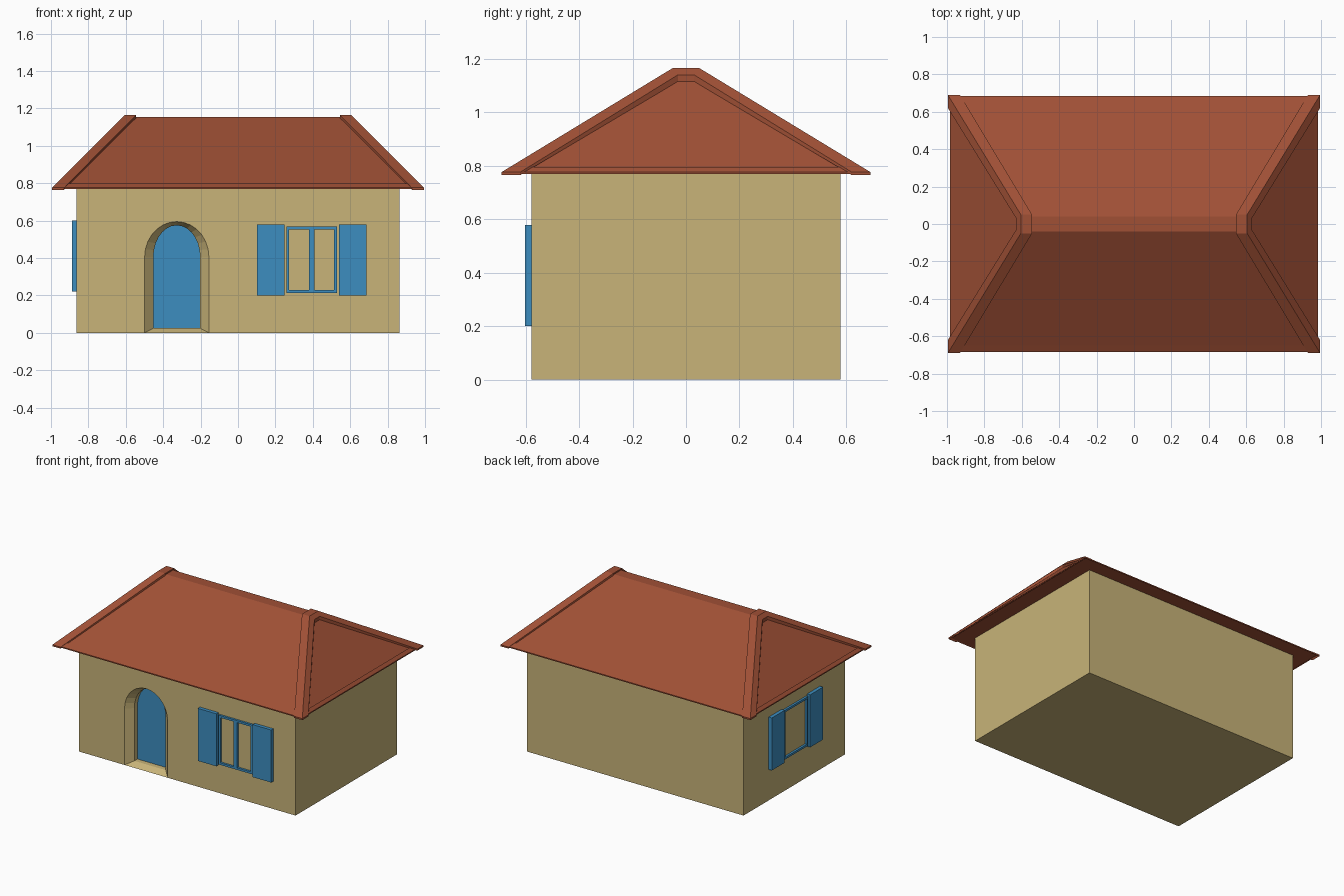
import bpy, bmesh, math

if "Cube" in bpy.data.objects:
    bpy.data.objects.remove(bpy.data.objects["Cube"])

def material(name, color):
    m = bpy.data.materials.new(name)
    m.diffuse_color = (*color, 1)
    m.use_nodes = True
    m.node_tree.nodes["Principled BSDF"].inputs["Base Color"].default_value = m.diffuse_color
    return m

PLASTER = material("tan plaster", (0.58, 0.456, 0.19))
TILE = material("terracotta", (0.35, 0.08, 0.036))
BLUE = material("blue paint", (0.046, 0.27, 0.53))

def finish(bm, name, mat):
    bmesh.ops.recalc_face_normals(bm, faces=bm.faces)
    me = bpy.data.meshes.new(name)
    bm.to_mesh(me)
    bm.free()
    me.materials.append(mat)
    ob = bpy.data.objects.new(name, me)
    bpy.context.collection.objects.link(ob)
    return ob

def loft(bm, rings, caps=(True, True)):
    """Join closed rings of points with quads; returns the vertex rings."""
    vs = [[bm.verts.new(p) for p in r] for r in rings]
    for a, b in zip(vs, vs[1:]):
        for i in range(len(a)):
            j = (i + 1) % len(a)
            bm.faces.new((a[i], a[j], b[j], b[i]))
    if caps[0]:
        bm.faces.new(vs[0])
    if caps[1]:
        bm.faces.new(vs[-1])
    return vs

def plate(bm, pts, t):
    """Plate with its upper side on pts, thickened downward."""
    loft(bm, [pts, [(x, y, z - t) for x, y, z in pts]])

def rect(x, y, z):
    return [(-x, -y, z), (x, -y, z), (x, y, z), (-x, y, z)]

WX, WY, WH, EAVE = 0.863, 0.578, 0.772, 0.772

# Walls with a splayed arched door recess
def arch(cx, hw, z0, spring, top, y, n=14):
    pts = [(cx - hw, y, z0)]
    for i in range(n + 1):
        a = math.pi * (1 - i / n)
        pts.append((cx + hw * math.cos(a), y, spring + (top - spring) * math.sin(a)))
    return pts + [(cx + hw, y, z0)]

DX = -0.3275
inner = lambda d: arch(DX, 0.125, 0.025, 0.405, 0.575, -WY + d)
bm = bmesh.new()
rings = loft(bm, [arch(DX, 0.172, 0, 0.405, 0.595, -WY), inner(0.045), inner(0.09)],
             (False, True))
outer = rings[0]
fl, fr, frt, flt = [bm.verts.new(p) for p in
                    ((-WX, -WY, 0), (WX, -WY, 0), (WX, -WY, WH), (-WX, -WY, WH))]
bl, br, brt, blt = [bm.verts.new(p) for p in
                    ((-WX, WY, 0), (WX, WY, 0), (WX, WY, WH), (-WX, WY, WH))]
bm.faces.new([fl] + outer + [fr, frt, flt])
bm.faces.new([fl, outer[0], outer[-1], fr, br, bl])
bm.faces.new((fr, br, brt, frt))
bm.faces.new((br, bl, blt, brt))
bm.faces.new((bl, fl, flt, blt))
bm.faces.new((flt, frt, brt, blt))
finish(bm, "walls", PLASTER)

# Door leaf at the back of the recess
bm = bmesh.new()
loft(bm, [inner(0.08), inner(0.089)])
finish(bm, "door", BLUE)

# Windows: u runs along the wall, d is the distance out of the wall
def box(bm, u0, u1, z0, z1, d):
    loft(bm, [[(u0, y, z0), (u1, y, z0), (u1, y, z1), (u0, y, z1)] for y in (-d, 0.004)])

def frame(bm, u0, u1, z0, z1, w, d):
    box(bm, u0, u0 + w, z0, z1, d)
    box(bm, u1 - w, u1, z0, z1, d)
    box(bm, u0 + w, u1 - w, z0, z0 + w, d)
    box(bm, u0 + w, u1 - w, z1 - w, z1, d)

def window(name, z0, leaves, loc, angle):
    bm = bmesh.new()
    w = 0.27 / leaves
    for i in range(leaves):
        u = -0.135 + i * w
        frame(bm, u, u + w, z0 + 0.013, z0 + 0.368, 0.015, 0.015)
    f = finish(bm, name + "_frame", BLUE)
    bm = bmesh.new()
    for s in (-1, 1):
        u0, u1 = sorted((s * 0.145, s * 0.292))
        box(bm, u0, u1, z0, z0 + 0.378, 0.025)
    sh = finish(bm, name + "_shutters", BLUE)
    for ob in (f, sh):
        ob.location = loc
        ob.rotation_euler.z = angle

window("front_window", 0.2, 2, (0.394, -WY, 0), 0)
window("side_window", 0.222, 1, (-WX, 0, 0), -math.pi / 2)

# Hipped roof body with flat soffit
bm = bmesh.new()
loft(bm, [rect(0.98, 0.68, EAVE), rect(0.59, 0.04, 1.155)])
finish(bm, "roof", TILE)

# Raised hip caps and eave strips, one quarter mirrored
bm = bmesh.new()
T = 0.025
plate(bm, [(0.545, 0.05, 1.165), (0.605, 0.05, 1.165), (0.995, 0.69, 0.776), (0.93, 0.69, 0.776)], T)
plate(bm, [(0.605, 0.05, 1.165), (0.63, 0.03, 1.14), (0.995, 0.62, 0.776), (0.995, 0.69, 0.776)], T)
plate(bm, [(0.605, 0.05, 1.165), (0.63, 0.03, 1.14), (0.63, 0, 1.14), (0.605, 0, 1.165)], T)
plate(bm, [(0.545, 0.05, 1.165), (0.605, 0.05, 1.165), (0.605, 0, 1.165), (0.545, 0, 1.165)], T)
for v in bm.verts:
    v.co.z = max(v.co.z, 0.765)
caps = finish(bm, "hip_caps", TILE)
bm = bmesh.new()
plate(bm, [(0, 0.65, 0.798), (0.94, 0.65, 0.798), (0.96, 0.685, 0.778), (0, 0.685, 0.778)], 0.008)
plate(bm, [(0.965, 0, 0.796), (0.965, 0.63, 0.796), (0.985, 0.66, 0.777), (0.985, 0, 0.777)], 0.008)
eaves = finish(bm, "eave_strips", TILE)
for ob in (caps, eaves):
    m = ob.modifiers.new("mirror", 'MIRROR')
    m.use_axis = (True, True, False)
    m.use_mirror_merge = False
